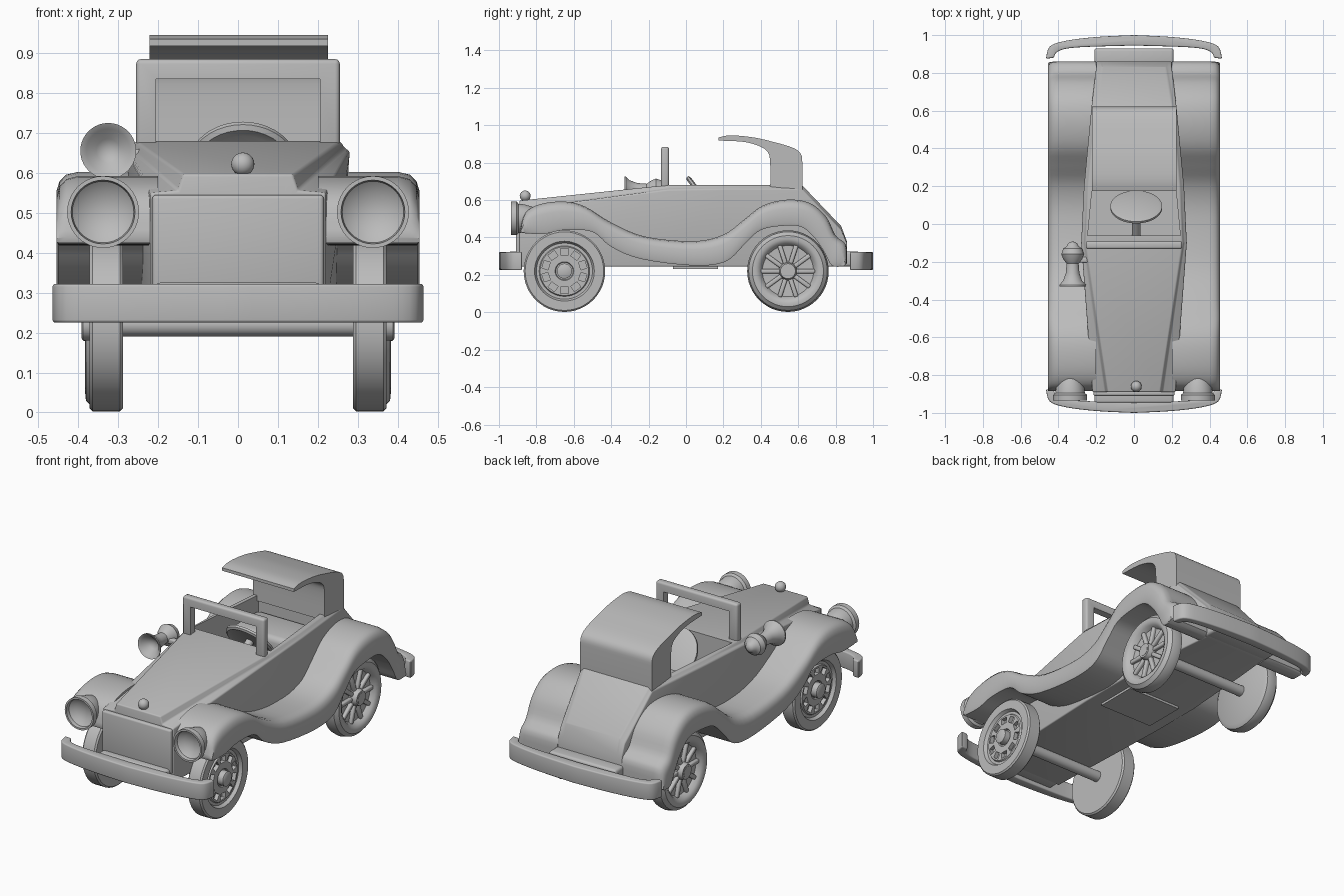
import bpy, bmesh, math
from mathutils import Vector, Matrix

if "Cube" in bpy.data.objects:
    bpy.data.objects.remove(bpy.data.objects["Cube"], do_unlink=True)

grey = bpy.data.materials.new("plain grey")
grey.use_nodes = True
grey.diffuse_color = (.5, .5, .5, 1)
grey.node_tree.nodes["Principled BSDF"].inputs["Base Color"].default_value = (.5, .5, .5, 1)


def activate(ob):
    bpy.ops.object.select_all(action='DESELECT')
    ob.select_set(True)
    bpy.context.view_layer.objects.active = ob


def modify(ob, kind, **settings):
    activate(ob)
    mod = ob.modifiers.new(kind, kind)
    for key, value in settings.items():
        setattr(mod, key, value)
    bpy.ops.object.modifier_apply(modifier=mod.name)


def finish(name, bm, bevel=0, angle=35):
    bmesh.ops.remove_doubles(bm, verts=bm.verts, dist=1e-5)
    bmesh.ops.recalc_face_normals(bm, faces=bm.faces)
    mesh = bpy.data.meshes.new(name)
    bm.to_mesh(mesh)
    bm.free()
    mesh.materials.append(grey)
    ob = bpy.data.objects.new(name, mesh)
    bpy.context.collection.objects.link(ob)
    if bevel:
        modify(ob, 'BEVEL', width=bevel, segments=3, limit_method='ANGLE')
    smooth(ob, angle)
    return ob


def smooth(ob, angle=35):
    activate(ob)
    bpy.ops.object.shade_smooth_by_angle(angle=math.radians(angle))


def cut(ob, cutter):
    modify(ob, 'BOOLEAN', object=cutter, operation='DIFFERENCE', solver='EXACT')
    bpy.data.objects.remove(cutter, do_unlink=True)
    smooth(ob)


def loft(name, rings, bevel=0, closed=False, angle=35):
    """Skin equal-length rings; cap the ends unless closed."""
    bm = bmesh.new()
    vs = [[bm.verts.new(p) for p in ring] for ring in rings]
    n = len(vs[0])
    for a, b in zip(vs, vs[1:] + vs[:1] if closed else vs[1:]):
        for i in range(n):
            j = (i + 1) % n
            bm.faces.new((a[i], a[j], b[j], b[i]))
    if not closed:
        bm.faces.new(vs[0])
        bm.faces.new(vs[-1])
    return finish(name, bm, bevel, angle)


def add_box(bm, centre, size, turn=Matrix()):
    m = Matrix.Translation(centre) @ turn @ Matrix.Diagonal((*size, 1))
    bmesh.ops.create_cube(bm, size=1, matrix=m)


def box(name, centre, size, bevel=0):
    bm = bmesh.new()
    add_box(bm, centre, size)
    return finish(name, bm, bevel)


def lathe(name, profile, centre, axis, steps=40):
    """Turn (radius, offset) points about an axis through centre."""
    bm = bmesh.new()
    verts = [bm.verts.new((r, 0, h)) for r, h in profile]
    edges = [bm.edges.new(pair) for pair in zip(verts, verts[1:])]
    bmesh.ops.spin(bm, geom=verts + edges, cent=(0, 0, 0), axis=(0, 0, 1),
                   angle=math.tau, steps=steps)
    turn = Vector((0, 0, 1)).rotation_difference(Vector(axis)).to_matrix().to_4x4()
    bm.transform(Matrix.Translation(centre) @ turn)
    return finish(name, bm)


def curve(points, steps=4):
    """Smooth curve through the points."""
    p = [Vector(q) for q in points]
    p = [p[0]] + p + [p[-1]]
    out = []
    for a, b, c, d in zip(p, p[1:], p[2:], p[3:]):
        for k in range(steps):
            t = k / steps
            out.append(b + (c - a) * t / 2 + (a * 2 - b * 5 + c * 4 - d) * t * t / 2
                       + (b * 3 - a - c * 3 + d) * t ** 3 / 2)
    return out + [p[-1]]


# Body with raised hood panel and sloping tail
rings = []
for y, base, side, shoulder, panel, top in (
        (-.89, .22, .22, .55, .15, .597), (-.1, .25, .28, .655, .268, .68),
        (.2, .25, .265, .66, .255, .68), (.62, .22, .225, .66, .215, .68),
        (.83, .2, .2, .44, .18, .46), (.86, .2, .2, .37, .18, .38)):
    half = [(base, .245), (side, shoulder), (panel, shoulder + .006), (panel - .012, top)]
    rings.append([(x, y, z) for x, z in half] + [(-x, y, z) for x, z in reversed(half)])
body = loft("body", rings, .008)
cut(body, loft("cockpit_cutter", [
    [(w, y, .48), (w, y, .8), (-w, y, .8), (-w, y, .48)] for w, y in ((.245, -.06), (.195, .46))]))
slots = bmesh.new()
for x in (-.112, -.05, .05, .112):
    add_box(slots, (x, -.89, .417), (.03, .06, .155))
cut(body, finish("grille_cutter", slots))
box("seat", (0, .34, .54), (.4, .24, .12), .03)
box("floor_panel", (0, .05, .242), (.34, .24, .02))
for name, y in (("front_bracket", -.9), ("rear_bracket", .88)):
    box(name, (0, y, .285), (.42, .1, .08), .015)
box("front_apron", (0, -.895, .42), (.43, .03, .25), .01)

# Windshield frame
shield = box("windshield_frame", (0, -.112, .775), (.51, .042, .22), .012)
cut(shield, box("windshield_cutter", (0, -.112, .745), (.41, .2, .18)))

# Folding roof, extruded sideways from its profile
outer = curve([(.175, .935), (.24, .946), (.36, .935), (.47, .91), (.57, .88), (.615, .845),
               (.622, .78), (.622, .65)])
inner = curve([(.45, .65), (.45, .8), (.435, .86), (.38, .893), (.3, .912), (.175, .918)])
loft("roof", [[(x, y, z) for y, z in outer + inner] for x in (-.222, .226)], angle=30)

# Fenders swept from front to back
top = curve([(-.885, .44), (-.86, .53), (-.78, .578), (-.65, .592), (-.54, .565), (-.4, .48),
             (-.22, .405), (.04, .38), (.2, .415), (.31, .495), (.41, .57), (.54, .602),
             (.66, .585), (.75, .51), (.8, .41), (.855, .36), (.86, .26)])
low = curve([(-.88, .425), (-.83, .42), (-.75, .42), (-.65, .44), (-.5, .43), (-.4, .35),
             (-.24, .285), (.04, .25), (.21, .27), (.31, .36), (.4, .44), (.53, .463),
             (.62, .455), (.69, .395), (.74, .32), (.78, .25), (.84, .245)])
section = [(.2, 0), (.45, 0), (.455, .1), (.455, .65), (.447, .83), (.43, .95), (.4, 1), (.2, 1)]
for side, s in (("left", 1), ("right", -1)):
    loft(side + "_fender", [[(s * x, *a.lerp(b, t)) for x, t in section]
                            for a, b in zip(low, top)])

    # Headlight with a dished lens
    lathe(side + "_headlight", [(0, .03), (.05, .022), (.077, 0), (.08, -.02), (.09, -.02),
                                (.09, .01), (.078, .02), (.075, .05), (.06, .1), (.035, .14),
                                (0, .155)], (s * .338, -.915, .502), (0, 1, 0))

    # Front wheel with a ring of windows
    wheel = lathe(side + "_front_wheel", [
        (0, 0), (.21, 0), (.218, .008), (.218, .076), (.21, .084), (.16, .084), (.15, .066),
        (.135, .066), (.13, .074), (.05, .074), (.046, .066), (.04, .066), (.04, .1),
        (.034, .104), (0, .104)], (s * .288, -.65, .22), (s, 0, 0), 48)
    windows = bmesh.new()
    for k in range(10):
        turn = Matrix.Rotation(math.tau * k / 10, 4, 'X')
        spot = turn @ Vector((0, 0, .103))
        add_box(windows, spot + Vector((s * .365, -.65, .22)), (.05, .042, .034), turn)
    cut(wheel, finish("window_cutter", windows))

    # Rear wheel with a round tyre and spokes
    spot = Vector((s * .288, .545, .22))
    lathe(side + "_rear_wheel", [
        (0, 0), (.19, 0), (.212, .012), (.218, .04), (.21, .075), (.19, .093), (.17, .095),
        (.15, .084), (.137, .06), (.05, .056), (.045, .085), (.04, .1), (0, .1)],
        spot, (s, 0, 0), 48)
    spokes = bmesh.new()
    for k in range(10):
        turn = Matrix.Rotation(math.tau * (k + .5) / 10, 4, 'X')
        add_box(spokes, spot + Vector((s * .064, 0, 0)) + turn @ Vector((0, 0, .09)),
                (.026, .024, .11), turn)
    finish(side + "_rear_spokes", spokes, .008)

# Axles
for name, y in (("front_axle", -.65), ("rear_axle", .545)):
    lathe(name, [(0, -.39), (.03, -.39), (.03, .39), (0, .39)], (0, y, .22), (1, 0, 0), 24)

# Curved bumpers
bow = curve([(0, 1), (.2, .99), (.36, .97), (.445, .94), (.466, .875)])
back = curve([(.425, .88), (.4, .915), (.3, .935), (0, .945)])
right_half = bow + back
outline = right_half + [Vector((-x, y)) for x, y in reversed(right_half)]
for name, s in (("front_bumper", -1), ("rear_bumper", 1)):
    loft(name, [[(x, s * y, z) for x, y in outline] for z in (.225, .322)], .008)

# Steering wheel and column
tilt = Vector((0, .8, .6))
hub = Vector((.012, .09, .615))
lathe("steering_wheel", [(0, .012), (.12, .012), (.137, .006), (.137, -.006), (.125, -.014),
                         (.1, -.004), (0, -.002)], hub, tilt)
lathe("steering_column", [(0, -.2), (.022, -.2), (.022, 0), (0, 0)], hub, tilt, 20)

# Horn and radiator cap
lathe("horn", [(0, .05), (.03, .04), (.055, .008), (.07, 0), (.07, .008), (.05, .03), (.036, .07),
               (.032, .12), (.05, .145), (.06, .17), (.05, .2), (.032, .212), (.026, .225),
               (.014, .235), (0, .237)], (-.325, -.33, .655), (0, 1, 0))
box("horn_mount", (-.28, -.19, .645), (.1, .03, .03), .008)
ball = [(.029 * math.sin(math.pi * k / 12), -.029 * math.cos(math.pi * k / 12)) for k in range(13)]
lathe("radiator_cap", ball, (.012, -.86, .622), (0, 0, 1), 24)
